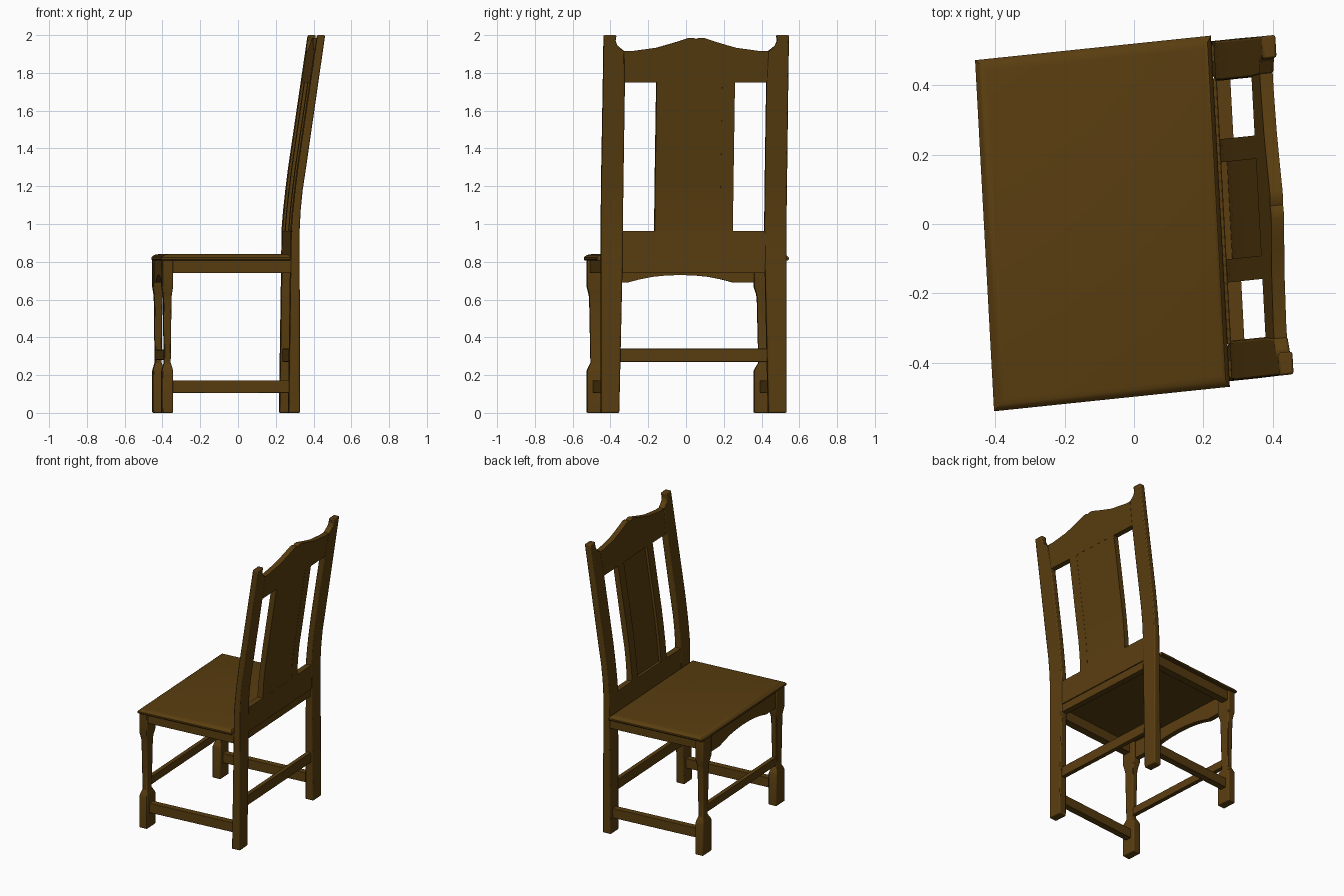
import bpy, bmesh, math

if "Cube" in bpy.data.objects:
    bpy.data.objects.remove(bpy.data.objects["Cube"])

wood = bpy.data.materials.new("brown wood")
wood.diffuse_color = (0.1, 0.047, 0.005, 1)
wood.use_nodes = True
wood.node_tree.nodes["Principled BSDF"].inputs["Base Color"].default_value = wood.diffuse_color


def place(u, v, z):
    """Chair space (u = towards the back, v = sideways) to world; slightly skewed."""
    v += 0.011
    return (u - 0.054 * v, 0.104 * u + v, z)


def loft(name, rings, bevel=0.0, side=1):
    """Solid skinned over a list of equal rings of (u, v, z) points."""
    bm = bmesh.new()
    vs = [[bm.verts.new(place(u, v * side, z)) for u, v, z in r] for r in rings]
    n = len(rings[0])
    for a, b in zip(vs, vs[1:]):
        for i in range(n):
            bm.faces.new((a[i], a[(i + 1) % n], b[(i + 1) % n], b[i]))
    bm.faces.new(vs[0])
    bm.faces.new(vs[-1])
    bmesh.ops.recalc_face_normals(bm, faces=bm.faces)
    me = bpy.data.meshes.new(name)
    bm.to_mesh(me)
    bm.free()
    me.materials.append(wood)
    ob = bpy.data.objects.new(name, me)
    bpy.context.collection.objects.link(ob)
    if bevel:
        m = ob.modifiers.new("soft edges", 'BEVEL')
        m.width = bevel
        m.segments = 2
        m.angle_limit = math.radians(40)
    bpy.ops.object.select_all(action='DESELECT')
    ob.select_set(True)
    bpy.context.view_layer.objects.active = ob
    bpy.ops.object.shade_smooth_by_angle(angle=math.radians(25))
    return ob


def rect(u0, u1, v0, v1, z):
    return [(u0, v0, z), (u1, v0, z), (u1, v1, z), (u0, v1, z)]


def box(name, u, v, z, bevel=0.003, side=1):
    return loft(name, [rect(*u, *v, h) for h in z], bevel, side)


# Side outline of the back: z, front u, rear u
BACK = [(0, .243, .303), (.8, .255, .301), (.97, .257, .301), (1.07, .265, .306),
        (1.18, .277, .317), (1.3, .292, .335), (2.0, .395, .436)]


def back_u(z):
    for (z0, f0, r0), (z1, f1, r1) in zip(BACK, BACK[1:]):
        if z <= z1:
            t = (z - z0) / (z1 - z0)
            return f0 + t * (f1 - f0), r0 + t * (r1 - r0)


def back_board(name, v0, v1, zs, front=.002, rear=.002):
    """Board following the curve of the back."""
    rings = []
    for z in zs:
        f, r = back_u(z)
        rings.append(rect(f + front, r - rear, v0, v1, z))
    return loft(name, rings)


CURVE = [.97, 1.07, 1.18, 1.3]

for side, label in ((1, "left"), (-1, "right")):
    # Back posts run from floor to rounded top
    rings = []
    for z, inner, outer in [(0, .395, .491), (.8, .377, .491), (.97, .375, .491),
                            (1.07, .375, .491), (1.18, .375, .491), (1.3, .375, .491),
                            (1.75, .375, .49), (1.915, .38, .49), (1.93, .40, .49),
                            (1.945, .418, .49), (1.97, .428, .49), (2.0, .423, .49)]:
        f, r = back_u(z)
        rings.append(rect(f, r, inner, outer, z))
    loft(label + "_back_post", rings, .007, side)

    # Front legs: square blocks with a slimmer middle
    rings = [rect(-.428 + d * .5, -.369 - d * .5, .39 + d, .494 - d * .8, z)
             for z, d in [(0, 0), (.22, 0), (.235, .006), (.265, .024),
                          (.61, .016), (.63, .012), (.67, 0), (.812, 0)]]
    loft(label + "_front_leg", rings, .006, side)

    # Side seat rails and side stretchers
    box(label + "_seat_rail", (-.38, .26), (.43, .482), (.74, .812), side=side)
    box(label + "_stretcher", (-.38, .26), (.42, .465), (.105, .172), side=side)

    # Splat stiles
    v = sorted((side * .14, side * .207))
    back_board(label + "_splat_stile", *v, [.95] + CURVE + [1.76])

# Recessed splat panel
back_board("splat_panel", -.145, .145, [.95] + CURVE + [1.76], front=.02, rear=.003)

# Lower back rail and rear seat rail
back_board("lower_back_rail", -.38, .38, [.795, .962])
box("rear_seat_rail", (.25, .292), (-.385, .385), (.74, .797))

# Crest rail with a wavy top and a small central peak
half = [(.385, 1.915), (.34, 1.915), (.21, 1.933), (.15, 1.95), (.09, 1.968),
        (.04, 1.985), (.018, 1.986), (0, 1.979)]
crest = [(-v, z) for v, z in half] + [(v, z) for v, z in half[-2::-1]]
f0, r0 = back_u(1.75)
rings = []
for v, z in crest:
    f, r = back_u(z)
    rings.append([(f0 + .002, v, 1.75), (r0 - .002, v, 1.75), (r - .002, v, z), (f + .002, v, z)])
loft("crest_rail", rings)

# Front apron with an arched lower edge
half = [(.4, .69), (.28, .69), (.22, .706), (.15, .72), (.08, .727), (0, .73)]
arch = [(-v, z) for v, z in half] + [(v, z) for v, z in half[-2::-1]]
loft("front_apron", [[(-.42, v, z), (-.385, v, z), (-.385, v, .812), (-.42, v, .812)]
                     for v, z in arch])

# Front and rear stretchers
box("front_stretcher", (-.415, -.385), (-.42, .42), (.28, .335))
box("rear_stretcher", (.258, .288), (-.4, .4), (.27, .34))

# Seat board with a softened upper edge
loft("seat", [rect(-.431 + d, .25 - d * .6, -.507 + d, .507 - d, z)
              for z, d in [(.808, .003), (.812, 0), (.822, 0), (.831, .008), (.837, .018), (.84, .035)]])
